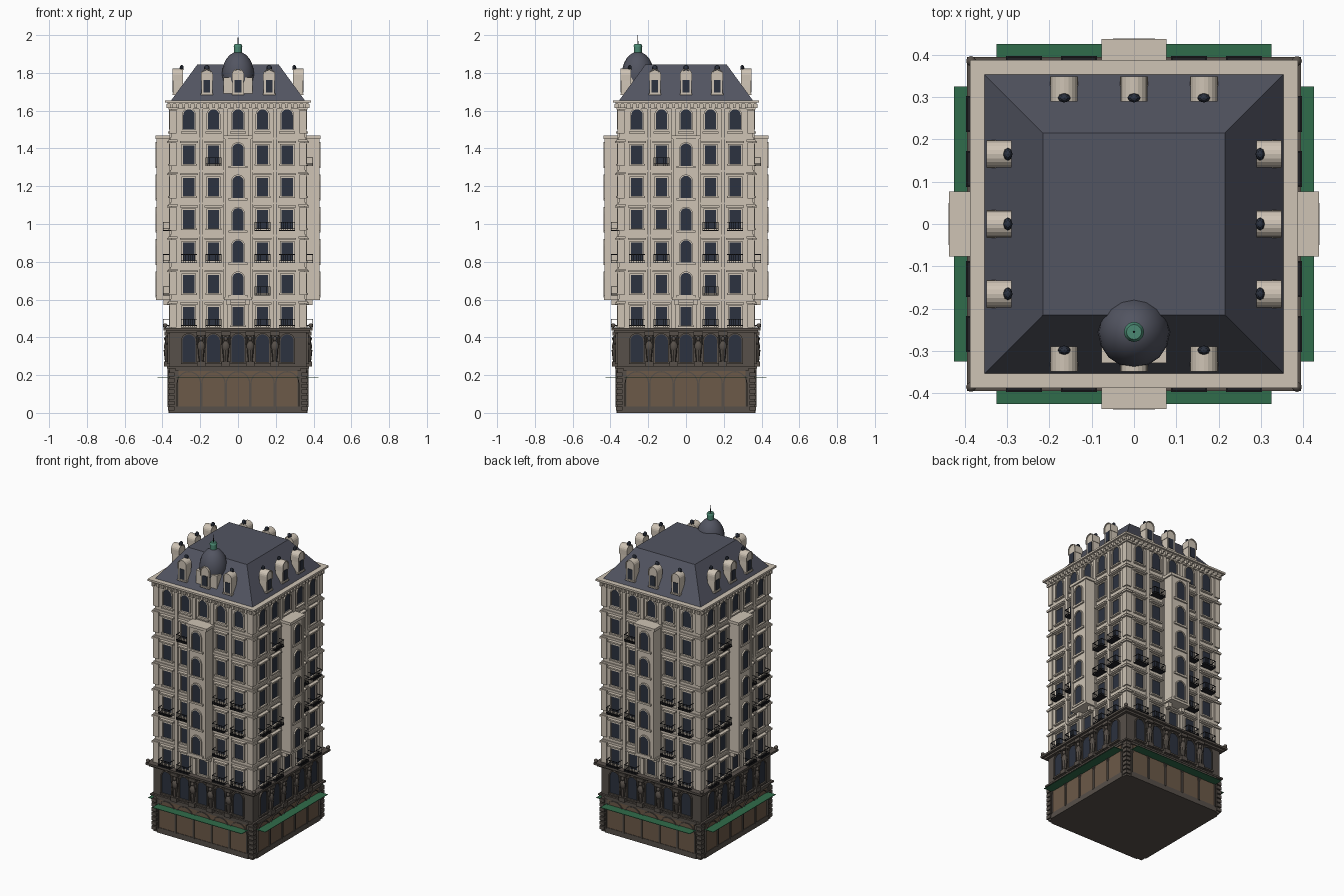
import bpy, bmesh, math
from mathutils import Matrix, Vector

if "Cube" in bpy.data.objects:
    bpy.data.objects.remove(bpy.data.objects["Cube"])

COL = {"stone": (0.62, 0.55, 0.46), "dark_stone": (0.095, 0.08, 0.068), "shop": (0.15, 0.10, 0.065),
       "glass": (0.025, 0.032, 0.05), "slate": (0.085, 0.09, 0.12), "iron": (0.015, 0.015, 0.018),
       "green": (0.03, 0.15, 0.07), "copper": (0.07, 0.25, 0.17)}
MAT = {}
for k, c in COL.items():
    MAT[k] = bpy.data.materials.new(k)
    MAT[k].diffuse_color = (*c, 1)
parts = {}


def part(name, mat):
    return parts.setdefault(name, (bmesh.new(), mat))[0]


def box(bm, x0, x1, y0, y1, z0, z1):
    m = Matrix.Translation(((x0 + x1) / 2, (y0 + y1) / 2, (z0 + z1) / 2))
    bmesh.ops.create_cube(bm, size=1, matrix=m @ Matrix.Diagonal((x1 - x0, y1 - y0, z1 - z0, 1)))


def slab(bm, r, z0, z1):
    box(bm, -r, r, -r, r, z0, z1)


def arch_pts(x, w, z0, z1, n=10):
    # outline of a round-headed opening
    r = w / 2
    return [(x - r, z0)] + [(x - r * math.cos(math.pi * i / n), z1 - r + r * math.sin(math.pi * i / n))
                            for i in range(n + 1)] + [(x + r, z0)]


def prism(bm, pts, y0, y1):
    a = [bm.verts.new((x, y0, z)) for x, z in pts]
    b = [bm.verts.new((x, y1, z)) for x, z in pts]
    n = len(pts)
    bm.faces.new(a)
    bm.faces.new(b[::-1])
    for i in range(n):
        bm.faces.new((a[i], b[i], b[(i + 1) % n], a[(i + 1) % n]))


def arch_frame(bm, x, w, z0, z1, y0, y1, t):
    # moulding strip around a round-headed opening
    o, i = arch_pts(x, w + 2 * t, z0, z1 + t), arch_pts(x, w, z0, z1)
    for k in range(len(o) - 1):
        prism(bm, [o[k], o[k + 1], i[k + 1], i[k]], y0, y1)


def ball(bm, p, rx, ry, rz, u=10, v=7):
    bmesh.ops.create_uvsphere(bm, u_segments=u, v_segments=v, radius=1,
                              matrix=Matrix.Translation(p) @ Matrix.Diagonal((rx, ry, rz, 1)))


def cone(bm, p, r1, r2, h, n=12):
    bmesh.ops.create_cone(bm, cap_ends=True, segments=n, radius1=r1, radius2=r2, depth=h,
                          matrix=Matrix.Translation((p[0], p[1], p[2] + h / 2)))


XS = [-0.26, -0.13, 0, 0.13, 0.26]
PX = [-0.195, -0.065, 0.065, 0.195]
P = 0.171
W = -0.355

# ---- facade parts, modelled on the front and repeated on four sides ----
# shopfront: brown panes, arch mouldings, awning, corner blocks
box(part("shop_panes", "shop"), -0.315, 0.315, -0.366, -0.35, 0.035, 0.222)
trim = part("shop_arches", "dark_stone")
for x in XS:
    arch_frame(trim, x, 0.118, 0.03, 0.215, -0.372, -0.36, 0.006)
box(trim, -0.33, 0.33, -0.372, -0.355, 0.222, 0.235)
box(trim, -0.33, 0.33, -0.369, -0.355, 0.0, 0.035)
box(part("awnings", "green"), -0.325, 0.325, -0.425, -0.36, 0.184, 0.187)
quoins = part("corner_blocks", "dark_stone")
for k in range(7):
    box(quoins, 0.335, 0.37, -0.37, -0.335, 0.012 + k * 0.03, 0.034 + k * 0.03)

# mezzanine: arched windows and carved supporting figures
mez = part("mezzanine_frames", "dark_stone")
mglass = part("mezzanine_windows", "glass")
for x in XS:
    prism(mglass, arch_pts(x, 0.068, 0.27, 0.415), -0.367, -0.35)
    arch_frame(mez, x, 0.068, 0.27, 0.415, -0.374, -0.36, 0.007)
    box(mez, x - 0.042, x + 0.042, -0.377, -0.36, 0.26, 0.27)
fig = part("supporting_figures", "dark_stone")
for x in PX:
    box(fig, x - 0.022, x + 0.022, -0.392, -0.36, 0.245, 0.272)
    cone(fig, (x, -0.376, 0.272), 0.011, 0.018, 0.06, 8)
    ball(fig, (x, -0.376, 0.352), 0.021, 0.016, 0.03)
    ball(fig, (x, -0.38, 0.392), 0.011, 0.011, 0.013)
    for s in (-1, 1):
        ball(fig, (x + s * 0.02, -0.378, 0.385), 0.007, 0.009, 0.027, 6, 5)
    box(fig, x - 0.025, x + 0.025, -0.39, -0.36, 0.41, 0.43)
ball(fig, (0.385, -0.385, 0.462), 0.012, 0.012, 0.012)

# upper floors: windows, surrounds, hoods and pilasters
glass = part("windows", "glass")
frame = part("window_surrounds", "stone")
for k in range(7):
    z = 0.463 + k * P
    for x in XS:
        if x == 0 and 0 < k < 6:
            continue
        if k == 6:
            prism(glass, arch_pts(x, 0.06, z + 0.01, 1.607), W - 0.003, -0.34)
            arch_frame(frame, x, 0.06, z + 0.01, 1.607, W - 0.009, -0.35, 0.007)
        else:
            box(glass, x - 0.03, x + 0.03, W - 0.003, -0.34, z, z + 0.097)
            for s in (-1, 1):
                box(frame, x + s * 0.034 - 0.004, x + s * 0.034 + 0.004, W - 0.009, -0.35, z, z + 0.097)
            box(frame, x - 0.038, x + 0.038, W - 0.009, -0.35, z + 0.097, z + 0.105)
            box(frame, x - 0.048, x + 0.048, W - 0.022, -0.35, z + 0.112, z + 0.121)
        box(frame, x - 0.042, x + 0.042, W - 0.015, -0.35, z - 0.009, z)
pil = part("pilasters", "stone")
for x in PX:
    box(pil, x - 0.011, x + 0.011, W - 0.008, -0.34, 0.45, 1.61)
for k in range(7):
    z = 0.452 + k * P
    box(pil, 0.325, 0.363, -0.363, -0.325, z, z + 0.125)
    box(pil, 0.32, 0.369, -0.369, -0.32, z + 0.128, z + 0.14)
    box(pil, -0.36, 0.36, W - 0.006, -0.35, z + 0.14, z + 0.15)

# projecting central bay with arched windows
bay = part("bay_towers", "stone")
bglass = part("bay_windows", "glass")
box(bay, -0.068, 0.068, -0.428, -0.34, 0.605, 1.45)
box(bay, -0.077, 0.077, -0.437, -0.34, 1.45, 1.468)
box(bay, -0.073, 0.073, -0.433, -0.34, 0.598, 0.612)
for s in (-1, 1):
    box(bay, s * 0.05 - 0.012, s * 0.05 + 0.012, -0.395, -0.34, 0.57, 0.6)
    box(bay, s * 0.06 - 0.008, s * 0.06 + 0.008, -0.432, -0.42, 0.61, 1.45)
for k in range(5):
    z = 0.624 + k * P
    prism(bglass, arch_pts(0, 0.06, z, z + 0.118), -0.431, -0.42)
    arch_frame(bay, 0, 0.06, z, z + 0.118, -0.437, -0.42, 0.007)
    box(bay, -0.05, 0.05, -0.438, -0.42, z - 0.012, z)

# iron balconies at selected windows
rail = part("balconies", "iron")
spots = [(0, x) for x in XS if x] + [(1, 0.13)] + [(2, x) for x in XS if x] + [(3, 0.13), (3, 0.26), (5, -0.13)]
for k, x in spots:
    z, y, h = 0.455 + k * P, -0.397, 0.04
    box(rail, x - 0.042, x + 0.042, y, -0.35, z - 0.004, z)
    for zz in (z + 0.006, z + h):
        box(rail, x - 0.042, x + 0.042, y, y + 0.003, zz, zz + 0.003)
        for s in (-1, 1):
            box(rail, x + s * 0.0405 - 0.0015, x + s * 0.0405 + 0.0015, y, -0.35, zz, zz + 0.003)
    for i in range(9):
        xx = x - 0.0405 + i * 0.081 / 8
        box(rail, xx - 0.001, xx + 0.001, y, y + 0.002, z, z + h)

# cornice brackets and dormers
dent = part("cornice_brackets", "stone")
for i in range(23):
    x = -0.352 + i * 0.032
    box(dent, x - 0.007, x + 0.007, -0.378, -0.35, 1.615, 1.636)
dorm = part("dormers", "stone")
dglass = part("dormer_windows", "glass")
for x in (-0.165, 0, 0.165):
    prism(dorm, arch_pts(x, 0.058, 1.685, 1.815), -0.343, -0.292)
    arch_frame(dorm, x, 0.054, 1.76, 1.817, -0.348, -0.29, 0.005)
    box(dorm, x - 0.033, x + 0.033, -0.348, -0.3, 1.683, 1.692)
    box(dglass, x - 0.018, x + 0.018, -0.346, -0.34, 1.697, 1.762)
    ball(dglass, (x, -0.298, 1.826), 0.015, 0.011, 0.016, 8, 6)

# repeat every facade part around the building
for bm, _ in parts.values():
    src = bm.verts[:] + bm.edges[:] + bm.faces[:]
    for q in (1, 2, 3):
        new = bmesh.ops.duplicate(bm, geom=src)["geom"]
        bmesh.ops.rotate(bm, cent=(0, 0, 0), matrix=Matrix.Rotation(q * math.pi / 2, 3, 'Z'),
                         verts=[v for v in new if isinstance(v, bmesh.types.BMVert)])

# ---- single parts ----
base = part("base_block", "dark_stone")
slab(base, 0.362, 0, 0.44)
slab(base, 0.375, 0.235, 0.246)
slab(base, 0.38, 0.425, 0.437)
slab(base, 0.395, 0.437, 0.45)
slab(part("main_walls", "stone"), 0.355, 0.44, 1.64)
corn = part("roof_cornice", "stone")
for r, a, b in ((0.366, 1.608, 1.618), (0.374, 1.636, 1.643), (0.387, 1.643, 1.655)):
    slab(corn, r, a, b)
roof = part("mansard_roof", "slate")
bmesh.ops.create_cone(roof, cap_ends=True, segments=4, radius1=0.357 * 2 ** .5, radius2=0.215 * 2 ** .5, depth=0.195,
                      matrix=Matrix.Translation((0, 0, 1.7475)) @ Matrix.Rotation(math.pi / 4, 4, 'Z'))

# dome with plinth, copper cap and spike
box(part("dome_plinth", "stone"), -0.077, 0.077, -0.328, -0.2, 1.68, 1.775)
ball(part("dome", "slate"), (0, -0.255, 1.79), 0.085, 0.085, 0.122, 16, 12)
cap = part("dome_cap", "copper")
cone(cap, (0, -0.255, 1.9), 0.021, 0.021, 0.04)
cone(cap, (0, -0.255, 1.94), 0.024, 0.018, 0.012)
cone(part("spike", "iron"), (0, -0.255, 1.95), 0.003, 0.001, 0.05, 6)

for name, (bm, mat) in parts.items():
    bmesh.ops.recalc_face_normals(bm, faces=bm.faces[:])
    me = bpy.data.meshes.new(name)
    bm.to_mesh(me)
    bm.free()
    me.materials.append(MAT[mat])
    ob = bpy.data.objects.new(name, me)
    bpy.context.collection.objects.link(ob)
    if name in ("dome", "supporting_figures", "dormers", "dome_cap"):
        bpy.context.view_layer.objects.active = ob
        ob.select_set(True)
        bpy.ops.object.shade_smooth_by_angle(angle=math.radians(35))
        ob.select_set(False)

for m in bpy.data.materials:
    if m.users and not m.is_grease_pencil:
        m.use_nodes = True
        m.node_tree.nodes["Principled BSDF"].inputs["Base Color"].default_value = m.diffuse_color
